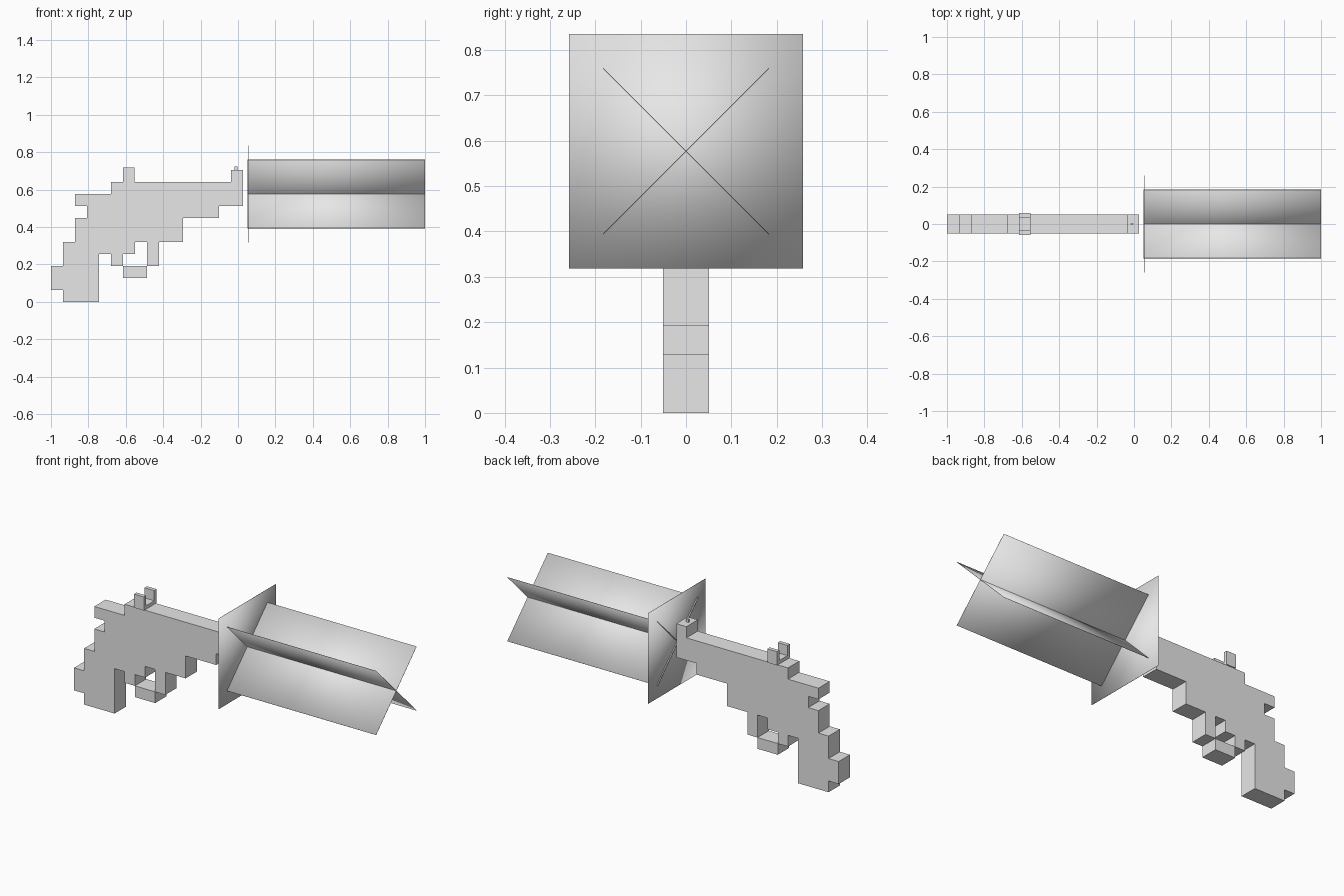
import bpy, bmesh, math
from mathutils import Matrix

if "Cube" in bpy.data.objects:
    bpy.data.objects.remove(bpy.data.objects["Cube"])

CELL = 0.0641            # one step of the stepped outline
HALF_WIDTH = 0.051

grey = bpy.data.materials.new("plain grey")
grey.use_nodes = True
grey.diffuse_color = (0.8, 0.8, 0.8, 1)
grey.node_tree.nodes["Principled BSDF"].inputs["Base Color"].default_value = (0.8, 0.8, 0.8, 1)


def finish(name, bm, smooth=False):
    bmesh.ops.recalc_face_normals(bm, faces=bm.faces)
    for f in bm.faces:
        f.smooth = smooth
    mesh = bpy.data.meshes.new(name)
    bm.to_mesh(mesh)
    bm.free()
    mesh.materials.append(grey)
    obj = bpy.data.objects.new(name, mesh)
    bpy.context.collection.objects.link(obj)
    return obj


def box(name, x, y, z, tilt=0, smooth=False):
    """Box from (min, max) ranges, optionally rolled about its own long axis."""
    size = [r[1] - r[0] for r in (x, y, z)]
    centre = [(r[0] + r[1]) / 2 for r in (x, y, z)]
    bm = bmesh.new()
    bmesh.ops.create_cube(bm, size=1, matrix=Matrix.Translation(centre)
                          @ Matrix.Rotation(tilt, 4, 'X')
                          @ Matrix.Diagonal((*size, 1)))
    return finish(name, bm, smooth)


def col(k):
    return -1 + k * CELL


# Body: stepped side outline in grid cells, extruded across y
outline = [(1, 0), (4, 0), (4, 4), (5, 4), (5, 3), (6, 3), (6, 4), (7, 4),
           (7, 5), (8, 5), (8, 3), (9, 3), (9, 5), (11, 5), (11, 7), (14, 7),
           (14, 8), (16, 8), (16, 11), (15, 11), (15, 10), (5, 10), (5, 9),
           (2, 9), (2, 8), (3, 8), (3, 7), (2, 7), (2, 5), (1, 5), (1, 3),
           (0, 3), (0, 1), (1, 1)]
bm = bmesh.new()
side = bm.faces.new([bm.verts.new((col(k), -HALF_WIDTH, r * CELL)) for k, r in outline])
extruded = bmesh.ops.extrude_face_region(bm, geom=[side])
bmesh.ops.translate(bm, vec=(0, 2 * HALF_WIDTH, 0),
                    verts=[v for v in extruded["geom"] if isinstance(v, bmesh.types.BMVert)])
finish("body", bm)

# Trigger guard
box("trigger_guard", (col(6), col(8)), (-HALF_WIDTH, HALF_WIDTH), (2 * CELL, 3 * CELL))

# Rear sight: base with two prongs
top = 10 * CELL
sight_x = (col(6), col(7) - 0.003)
box("rear_sight_base", sight_x, (-0.058, 0.058), (top, top + 0.02))
for name, s in (("left", 1), ("right", -1)):
    box(name + "_rear_sight_prong", sight_x, sorted((s * 0.036, s * 0.058)), (top + 0.02, top + 0.078))

# Front sight post
box("front_sight", (-0.018, -0.002), (-0.004, 0.004), (11 * CELL, 11 * CELL + 0.018))

# Muzzle flash: thin softly shaded cards
MID = 9 * CELL
HALF = 0.2585
THIN = 0.0008
box("flash_disc_card", (0.058 - THIN, 0.058 + THIN), (-HALF, HALF),
    (MID - HALF, MID + HALF), smooth=True)
for name, s in (("rising", 1), ("falling", -1)):
    box(name + "_flash_card", (0.05, 1), (-HALF, HALF), (MID - THIN, MID + THIN),
        tilt=s * math.pi / 4, smooth=True)
